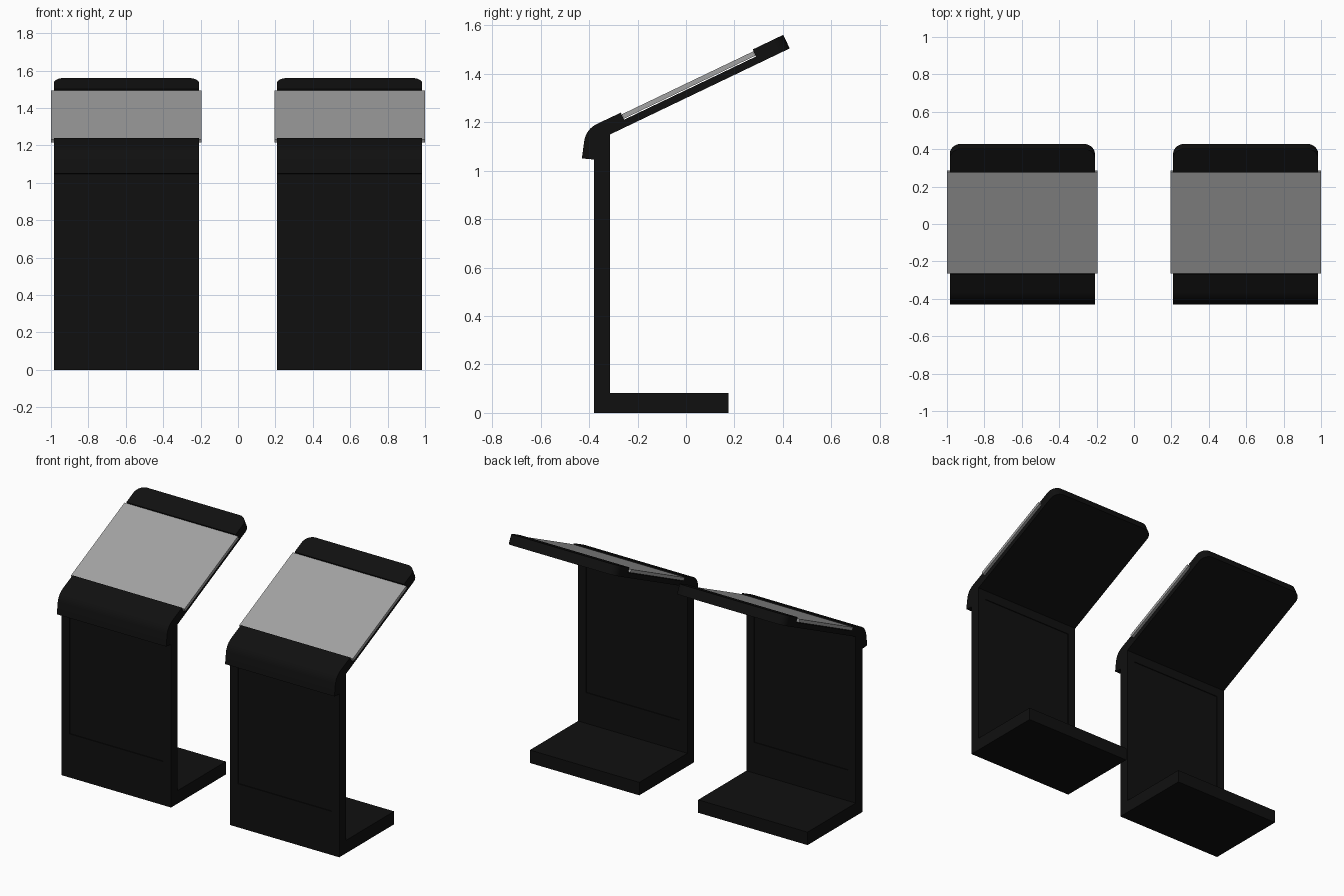
import bpy, bmesh, math
from mathutils import Vector

if "Cube" in bpy.data.objects:
    bpy.data.objects.remove(bpy.data.objects["Cube"])

SPACING = 0.597      # kiosk centres at +/- this x
HALF = 0.388         # half width of the body
TILT = math.atan2(0.355, 0.741)


def material(name, v):
    m = bpy.data.materials.new(name)
    m.diffuse_color = (v, v, v, 1)
    m.use_nodes = True
    m.node_tree.nodes["Principled BSDF"].inputs["Base Color"].default_value = m.diffuse_color
    return m


black = material("black", 0.005)
grey = material("screen_grey", 0.36)


def head_pt(s, t):
    """Side-view point: s along the tilted underside, t above it."""
    c, n = math.cos(TILT), math.sin(TILT)
    return (-0.313 + s * c - t * n, 1.15 + s * n + t * c)


def extrude(name, profile, half, cx, mat=None, round_from=None, radius=0.06):
    """Extrude a (y, z) profile along x; optionally round corners with y > round_from."""
    bm = bmesh.new()
    face = bm.faces.new([bm.verts.new((-half, y, z)) for y, z in profile])
    new = bmesh.ops.extrude_face_region(bm, geom=[face])["geom"]
    bmesh.ops.translate(bm, vec=(2 * half, 0, 0),
                        verts=[g for g in new if isinstance(g, bmesh.types.BMVert)])
    if round_from is not None:
        edges = [e for e in bm.edges
                 if all(v.co.y > round_from for v in e.verts)
                 and abs(e.verts[0].co.x - e.verts[1].co.x) < 1e-5
                 and e.calc_length() < 0.08]
        bmesh.ops.bevel(bm, geom=edges, offset=radius, segments=8,
                        profile=0.5, affect='EDGES')
    bmesh.ops.recalc_face_normals(bm, faces=bm.faces)
    me = bpy.data.meshes.new(name)
    bm.to_mesh(me)
    bm.free()
    ob = bpy.data.objects.new(name, me)
    ob.location.x = cx
    bpy.context.collection.objects.link(ob)
    if mat:
        me.materials.append(mat)
    return ob


def smooth(ob):
    bpy.ops.object.select_all(action='DESELECT')
    ob.select_set(True)
    bpy.context.view_layer.objects.active = ob
    bpy.ops.object.shade_smooth_by_angle(angle=math.radians(30))


def rect(y0, y1, z0, z1):
    return [(y0, z0), (y1, z0), (y1, z1), (y0, z1)]


# L-shaped column and foot
stand_profile = [(-0.38, 0), (0.175, 0), (0.175, 0.083), (-0.313, 0.083),
                 (-0.313, 1.15), (-0.38, 1.118)]

# Tilted head with rounded front lip and a shallow step for the screen
a, b, c = Vector((-0.42, 1.125)), Vector((-0.411, 1.175)), Vector((-0.36, 1.197))
lip_curve = [tuple(a * (1 - t) ** 2 + b * 2 * t * (1 - t) + c * t * t)
             for t in (i / 8 for i in range(9))]
head_profile = [(-0.43, 1.051)] + lip_curve + [
    head_pt(0.078, 0.062), head_pt(0.078, 0.03),
    head_pt(0.682, 0.03), head_pt(0.682, 0.062),
    head_pt(0.822, 0.062), head_pt(0.822, 0),
    head_pt(0, 0), (-0.379, 1.118), (-0.379, 1.046)]

# Screen slab, slightly wider than the head
screen_profile = [head_pt(0.079, 0.034), head_pt(0.681, 0.034),
                  head_pt(0.681, 0.054), head_pt(0.079, 0.054)]

for side, sx in (("left", -1), ("right", 1)):
    x = sx * SPACING
    stand = extrude(f"stand_{side}", stand_profile, HALF, x, black)
    # Shallow recessed panels on both faces of the column
    for face, y0, y1 in (("front", -0.42, -0.375), ("back", -0.318, -0.28)):
        cut = extrude(f"{face}_panel_cutter_{side}", rect(y0, y1, 0.28, 1.09), 0.332, x)
        cut.hide_render = True
        mod = stand.modifiers.new(f"{face}_panel", 'BOOLEAN')
        mod.operation = 'DIFFERENCE'
        mod.object = cut
        bpy.context.view_layer.objects.active = stand
        bpy.ops.object.modifier_apply(modifier=mod.name)
        bpy.data.objects.remove(cut)
    smooth(extrude(f"head_{side}", head_profile, HALF, x, black, round_from=0.36))
    extrude(f"screen_{side}", screen_profile, 0.403, x, grey)
